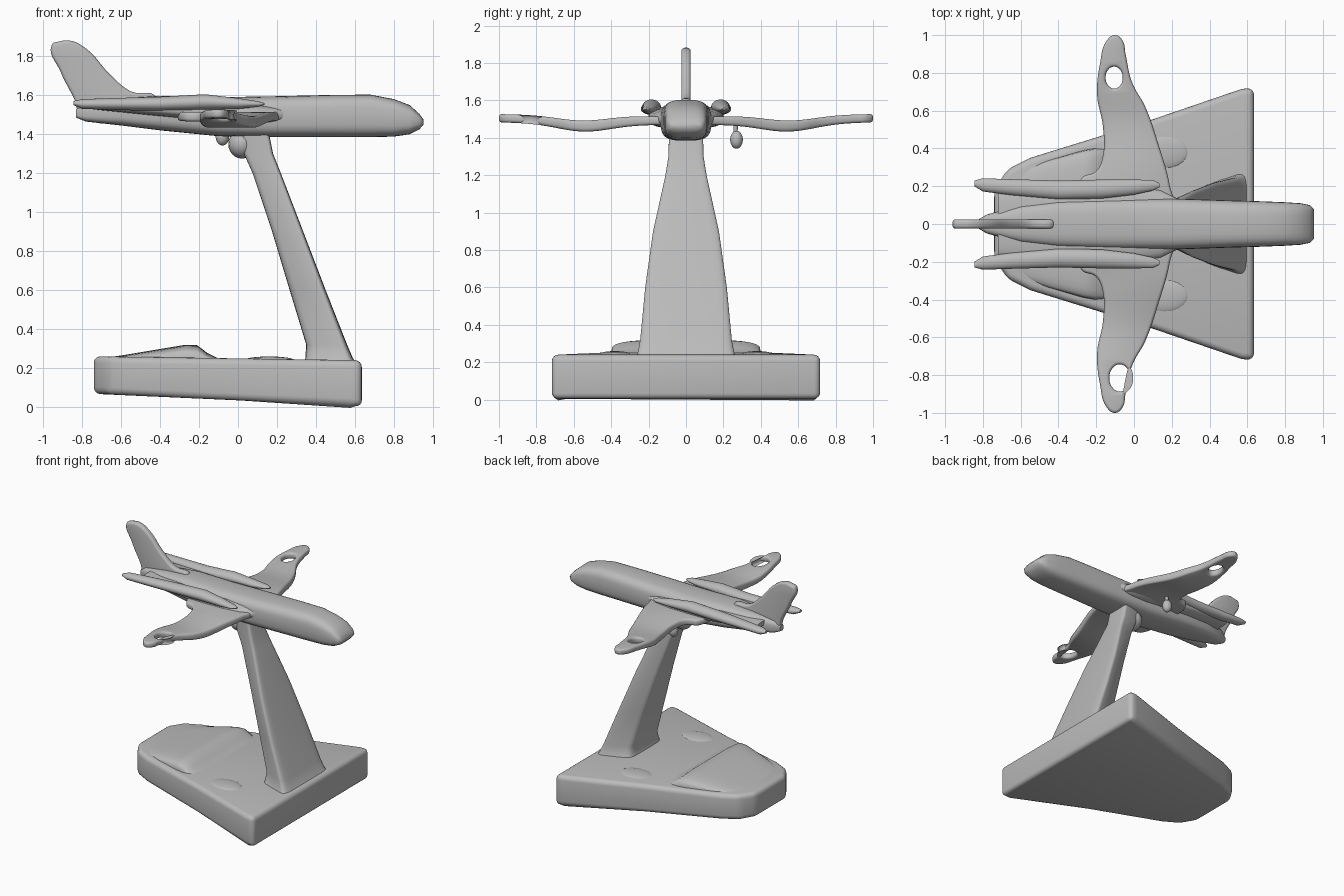
import bpy, bmesh, math
from mathutils import Vector

old = bpy.data.objects.get("Cube")
if old:
    bpy.data.objects.remove(old, do_unlink=True)

grey = bpy.data.materials.new("plain grey")
grey.use_nodes = True
colour = (0.5, 0.5, 0.5, 1)
grey.diffuse_color = colour
grey.node_tree.nodes["Principled BSDF"].inputs["Base Color"].default_value = colour


def finish(name, mesh, angle=50):
    mesh.materials.clear()
    mesh.materials.append(grey)
    obj = bpy.data.objects.new(name, mesh)
    bpy.context.collection.objects.link(obj)
    bpy.ops.object.select_all(action='DESELECT')
    obj.select_set(True)
    bpy.context.view_layer.objects.active = obj
    bpy.ops.object.shade_smooth_by_angle(angle=math.radians(angle))
    return obj


def from_bmesh(name, bm, angle=50):
    bmesh.ops.recalc_face_normals(bm, faces=bm.faces)
    mesh = bpy.data.meshes.new(name)
    bm.to_mesh(mesh)
    bm.free()
    return finish(name, mesh, angle)


def rounded(a, b, power, n=28):
    """Superellipse outline with half sizes a and b."""
    pts = []
    for i in range(n):
        t = math.tau * i / n
        c, s = math.cos(t), math.sin(t)
        pts.append((a * math.copysign(abs(c) ** (2 / power), c),
                    b * math.copysign(abs(s) ** (2 / power), s)))
    return pts


def loft(name, rings):
    bm = bmesh.new()
    loops = [[bm.verts.new(p) for p in ring] for ring in rings]
    n = len(loops[0])
    for lo, hi in zip(loops, loops[1:]):
        for i in range(n):
            j = (i + 1) % n
            bm.faces.new((lo[i], lo[j], hi[j], hi[i]))
    bm.faces.new(loops[0])
    bm.faces.new(loops[-1])
    return from_bmesh(name, bm)


def body(name, sections, power):
    """Loft along x; each section is x, centre y, half width, bottom, top."""
    return loft(name, [[(x, y + u, (lo + hi) / 2 + v)
                        for u, v in rounded(w, (hi - lo) / 2, power)]
                       for x, y, w, lo, hi in sections])


def plate(name, outlines, half, place):
    """Rounded plate from closed smooth outlines; inner ones become holes."""
    curve = bpy.data.curves.new(name, 'CURVE')
    curve.dimensions = '2D'
    curve.fill_mode = 'BOTH'
    curve.resolution_u = 6
    curve.bevel_depth = half * 0.7
    curve.offset = -half * 0.7
    curve.extrude = half * 0.3
    curve.bevel_resolution = 2
    for pts in outlines:
        spline = curve.splines.new('BEZIER')
        spline.bezier_points.add(len(pts) - 1)
        for bp, (u, v) in zip(spline.bezier_points, pts):
            bp.co = (u, v, 0)
            bp.handle_left_type = bp.handle_right_type = 'AUTO'
        spline.use_cyclic_u = True
    tmp = bpy.data.objects.new("plate_helper", curve)
    bpy.context.collection.objects.link(tmp)
    graph = bpy.context.evaluated_depsgraph_get()
    mesh = bpy.data.meshes.new_from_object(tmp.evaluated_get(graph))
    bpy.data.objects.remove(tmp)
    for v in mesh.vertices:
        v.co = place(v.co)
    bm = bmesh.new()
    bm.from_mesh(mesh)
    bmesh.ops.remove_doubles(bm, verts=bm.verts, dist=0.0005)
    return from_bmesh(name, bm, 60)


def ball(name, centre, size):
    bm = bmesh.new()
    bmesh.ops.create_uvsphere(bm, u_segments=20, v_segments=12, radius=1)
    for v in bm.verts:
        v.co = Vector(a * b + c for a, b, c in zip(v.co, size, centre))
    return from_bmesh(name, bm)


# Base slab with its tapered plan
half_plan = [(0.635, 0.72), (0.57, 0.715), (0, 0.52), (-0.55, 0.35), (-0.67, 0.29), (-0.74, 0.18)]
plan = half_plan + [(x, -y) for x, y in reversed(half_plan)]
bm = bmesh.new()
low = [bm.verts.new((x, y, 0.035 - 0.045 * x if x < 0.6 else 0)) for x, y in plan]
top = [bm.verts.new((x, y, 0.25 - 0.015 * x)) for x, y in plan]
bm.faces.new(low)
bm.faces.new(top)
for i in range(len(plan)):
    j = (i + 1) % len(plan)
    bm.faces.new((low[i], low[j], top[j], top[i]))
bmesh.ops.recalc_face_normals(bm, faces=bm.faces)
edges = [e for e in bm.edges if e.calc_face_angle(0) > 0.3]
bmesh.ops.bevel(bm, geom=edges, offset=0.035, segments=4, profile=0.5, affect='EDGES')
from_bmesh("base", bm)

# Raised wedge on the rear of the base, ending in a step
body("base_wedge", [(-0.69, 0, 0.2, 0.2, 0.252), (-0.6, 0, 0.29, 0.18, 0.265),
                    (-0.45, 0, 0.34, 0.18, 0.29), (-0.27, 0, 0.39, 0.18, 0.32),
                    (-0.21, 0, 0.4, 0.18, 0.318), (-0.16, 0, 0.4, 0.18, 0.28),
                    (-0.1, 0, 0.4, 0.18, 0.25), (-0.04, 0, 0.4, 0.18, 0.235)], 4)
for side, label in ((1, "left"), (-1, "right")):
    ball(label + "_base_bump", (0.16, 0.38 * side, 0.24), (0.13, 0.09, 0.02))

# Leaning pillar: z, back x, front x, back half width, front half width
rings = []
for z, xb, xf, wb, wf in [(0.2, 0.32, 0.63, 0.22, 0.3), (0.25, 0.345, 0.59, 0.19, 0.275),
                          (0.32, 0.35, 0.56, 0.17, 0.262), (0.6, 0.265, 0.45, 0.14, 0.235),
                          (0.9, 0.175, 0.335, 0.11, 0.19), (1.2, 0.075, 0.22, 0.075, 0.118),
                          (1.3, 0.03, 0.18, 0.07, 0.1), (1.45, 0.0, 0.15, 0.07, 0.095)]:
    ring = []
    for u, v in rounded(1, 1, 7):
        t = (u + 1) / 2
        ring.append((xb + (xf - xb) * t, v * (wb + (wf - wb) * t), z))
    rings.append(ring)
loft("pillar", rings)
ball("pillar_mount", (0.02, 0, 1.35), (0.07, 0.08, 0.075))

# Fuselage
body("fuselage", [(-0.83, 0, 0.02, 1.485, 1.53), (-0.78, 0, 0.05, 1.465, 1.56),
                  (-0.6, 0, 0.1, 1.445, 1.585), (-0.4, 0, 0.125, 1.42, 1.597),
                  (-0.1, 0, 0.135, 1.39, 1.59), (0.2, 0, 0.135, 1.385, 1.595),
                  (0.5, 0, 0.125, 1.385, 1.602), (0.68, 0, 0.12, 1.385, 1.603),
                  (0.8, 0, 0.115, 1.388, 1.58), (0.88, 0, 0.11, 1.4, 1.55),
                  (0.93, 0, 0.1, 1.425, 1.505), (0.952, 0, 0.08, 1.45, 1.475)], 3.4)
body("body_shoulder", [(-0.72, 0, 0.17, 1.525, 1.56), (-0.4, 0, 0.2, 1.49, 1.57),
                       (0.0, 0, 0.2, 1.45, 1.56), (0.14, 0, 0.18, 1.45, 1.55),
                       (0.24, 0, 0.13, 1.46, 1.54)], 3)

# Tail fin
fin = [(-0.955, 1.86), (-0.92, 1.875), (-0.86, 1.88), (-0.78, 1.84), (-0.65, 1.7),
       (-0.55, 1.62), (-0.42, 1.585), (-0.5, 1.5), (-0.8, 1.49), (-0.84, 1.58), (-0.91, 1.72)]
plate("tail_fin", [fin], 0.025, lambda c: Vector((c.x, c.z, c.y)))

# Wings with a hole near each tip, and the slim pods beside the fuselage
wing = [(0.2, 0.08), (0.19, 0.2), (0.13, 0.42), (0.06, 0.62), (-0.01, 0.75), (-0.045, 0.9),
        (-0.06, 0.97), (-0.1, 1), (-0.145, 0.97), (-0.18, 0.85), (-0.195, 0.68),
        (-0.165, 0.52), (-0.165, 0.36), (-0.2, 0.28), (-0.28, 0.24), (-0.28, 0.08)]
for side, label, hx, hy, rx, ry in ((1, "left", -0.105, 0.775, 0.045, 0.058),
                                    (-1, "right", -0.075, 0.815, 0.055, 0.072)):
    hole = [(hx + u, hy + v) for u, v in rounded(rx, ry, 2, 8)]

    def bend(c, side=side):
        dip = 0.035 * math.exp(-((c.y - 0.55) / 0.2) ** 2)
        thick = 1 + 0.35 * math.exp(-((c.y - 0.5) / 0.25) ** 2)
        return Vector((c.x, c.y * side, 1.49 + 0.015 * c.y - dip + c.z * thick))

    plate(label + "_wing", [wing, hole], 0.022, bend)
    body(label + "_pod", [(x, y * side, w, lo, hi) for x, y, w, lo, hi in [
        (-0.845, 0.215, 0.015, 1.55, 1.57), (-0.8, 0.207, 0.035, 1.53, 1.58),
        (-0.65, 0.195, 0.042, 1.525, 1.585), (-0.4, 0.18, 0.05, 1.52, 1.592),
        (-0.17, 0.185, 0.05, 1.525, 1.605), (0.0, 0.195, 0.04, 1.53, 1.585),
        (0.1, 0.205, 0.028, 1.54, 1.57), (0.135, 0.205, 0.01, 1.55, 1.56)]], 2)

# Small weight hanging under one wing
ball("hanging_weight", (-0.08, 0.27, 1.39), (0.035, 0.034, 0.048))
ball("hanging_strut", (-0.08, 0.265, 1.455), (0.014, 0.012, 0.05))
